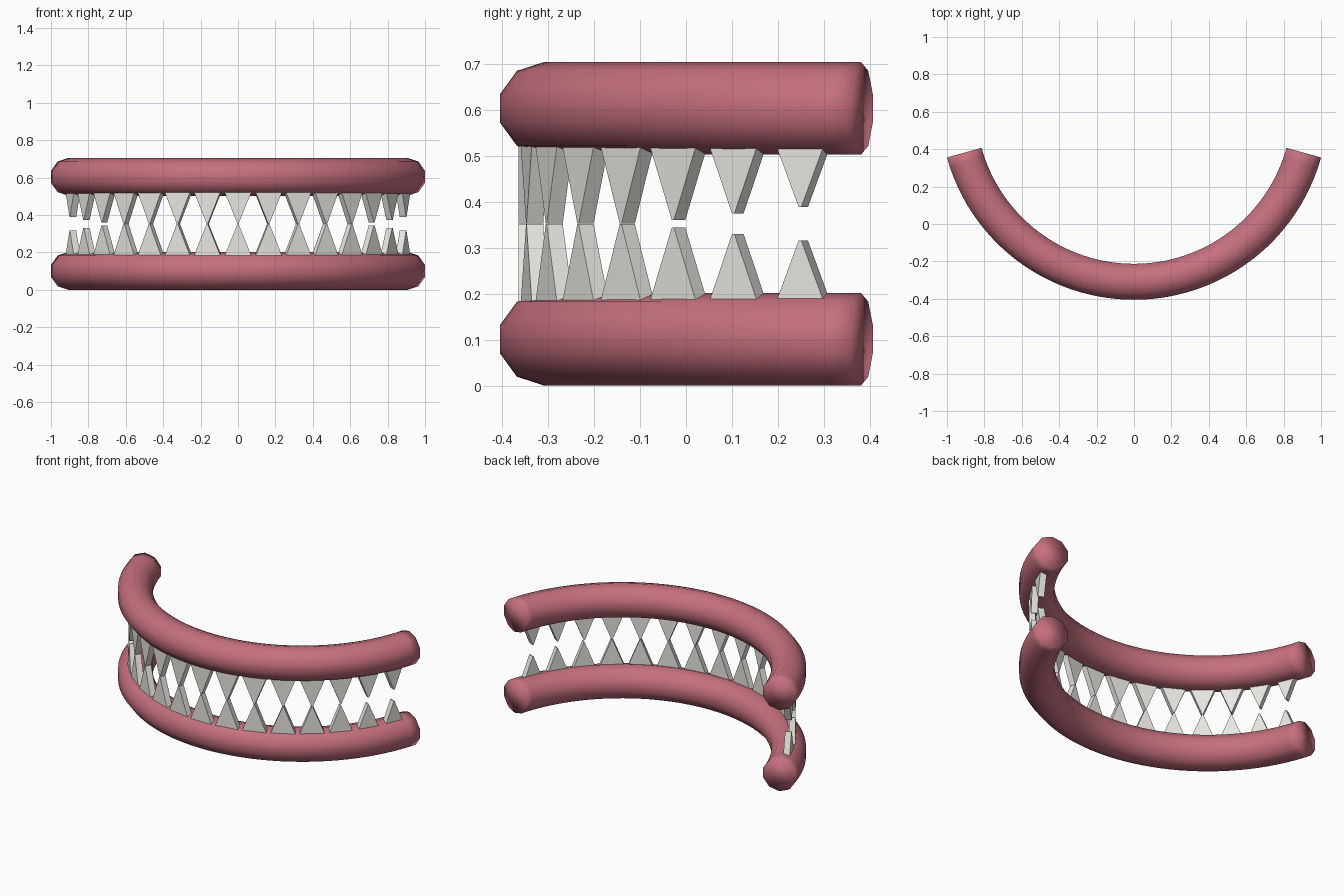
import bpy, bmesh, math
from mathutils import Matrix, Vector

if "Cube" in bpy.data.objects:
    bpy.data.objects.remove(bpy.data.objects["Cube"])

CY, R = 0.633, 0.942            # centre and radius of the jaw arc
HALF = math.radians(74.5)       # half sweep of the arc
TUBE = 0.101                    # gum radius
MID = 0.3525                    # bite plane height
STEP = math.radians(9.55)       # angle between teeth


def material(name, rgb):
    m = bpy.data.materials.new(name)
    m.diffuse_color = (*rgb, 1)
    m.use_nodes = True
    m.node_tree.nodes["Principled BSDF"].inputs["Base Color"].default_value = m.diffuse_color
    return m


def finish(bm, name, mat, smooth):
    bmesh.ops.recalc_face_normals(bm, faces=bm.faces)
    me = bpy.data.meshes.new(name)
    bm.to_mesh(me)
    bm.free()
    for p in me.polygons:
        p.use_smooth = smooth
    me.materials.append(mat)
    ob = bpy.data.objects.new(name, me)
    bpy.context.collection.objects.link(ob)
    return ob


def on_arc(r, a, z, t=0.0):
    # point at radius r and angle a from the front, shifted t along the tangent
    return Vector((r * math.sin(a) + t * math.cos(a),
                   CY - r * math.cos(a) + t * math.sin(a), z))


def gum(name, z, mat):
    # ten-sided tube swept along the arc, flat capped ends
    bm = bmesh.new()
    n, rings = 48, []
    for i in range(n + 1):
        a = -HALF + 2 * HALF * i / n
        rings.append([bm.verts.new(on_arc(
            R + TUBE * math.cos(math.radians(18 + 36 * k)), a,
            z + TUBE * math.sin(math.radians(18 + 36 * k)))) for k in range(10)])
    for p, q in zip(rings, rings[1:]):
        for k in range(10):
            j = (k + 1) % 10
            bm.faces.new((p[k], p[j], q[j], q[k]))
    bm.faces.new(rings[0])
    bm.faces.new(rings[-1])
    return finish(bm, name, mat, True)


def teeth(name, upper, mat):
    # row of wedge teeth, shorter toward the back
    bm = bmesh.new()
    base = 0.178
    for i in range(-7, 8):
        a, k = i * STEP, abs(i)
        tip = MID - 0.0005 if k < 5 else MID - 0.008 - 0.014 * (k - 5)
        r, w = 0.979 - 0.0027 * k, 0.84 * (tip - base)
        loops = []
        for z, hw in ((base, w / 2), (tip, 0.003)):
            zz = 2 * MID - z if upper else z
            loops.append([bm.verts.new(on_arc(r + dr, a, zz, s * hw))
                          for dr, s in ((-.0185, -1), (.0185, -1), (.0185, 1), (-.0185, 1))])
        lo, hi = loops
        bm.faces.new(lo)
        bm.faces.new(hi)
        for k in range(4):
            j = (k + 1) % 4
            bm.faces.new((lo[k], lo[j], hi[j], hi[k]))
    return finish(bm, name, mat, False)


pink = material("gum_pink", (0.56, 0.16, 0.21))
ivory = material("tooth_ivory", (0.80, 0.79, 0.74))

gum("lower_gum", TUBE, pink)
gum("upper_gum", 2 * MID - TUBE, pink)
teeth("lower_teeth", False, ivory)
teeth("upper_teeth", True, ivory)
